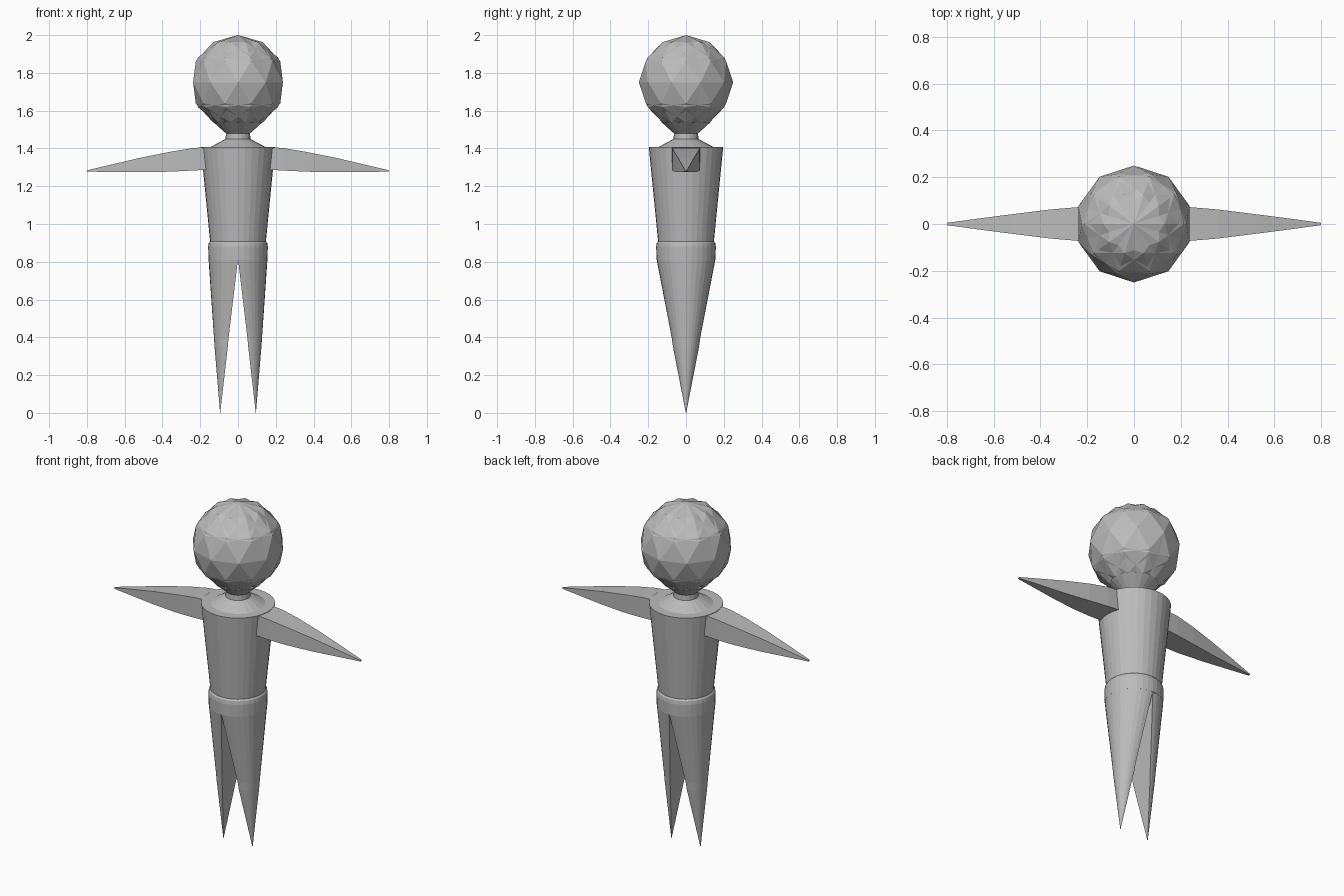
import bpy, bmesh, math

if "Cube" in bpy.data.objects:
    bpy.data.objects.remove(bpy.data.objects["Cube"])

skin = bpy.data.materials.new("plain grey")
skin.diffuse_color = (0.5, 0.5, 0.5, 1)
skin.use_nodes = True
skin.node_tree.nodes["Principled BSDF"].inputs["Base Color"].default_value = skin.diffuse_color


def finish(name, bm):
    bmesh.ops.recalc_face_normals(bm, faces=bm.faces)
    me = bpy.data.meshes.new(name)
    bm.to_mesh(me)
    bm.free()
    me.materials.append(skin)
    ob = bpy.data.objects.new(name, me)
    bpy.context.collection.objects.link(ob)
    return ob


def loft(name, rings):
    """Skin a list of equal-length point rings and cap both ends."""
    bm = bmesh.new()
    loops = [[bm.verts.new(p) for p in ring] for ring in rings]
    n = len(loops[0])
    for a, b in zip(loops, loops[1:]):
        for i in range(n):
            j = (i + 1) % n
            bm.faces.new((a[i], a[j], b[j], b[i]))
    bm.faces.new(loops[0])
    bm.faces.new(loops[-1])
    return finish(name, bm)


def lathe(name, profile, sides):
    return loft(name, [[(r * math.cos(math.tau * i / sides), r * math.sin(math.tau * i / sides), z)
                        for i in range(sides)] for r, z in profile])


def mirror_x(ob):
    ob.modifiers.new("mirror", 'MIRROR').use_axis[0] = True


# head: faceted ball crossed with its own mirror image
bm = bmesh.new()
bmesh.ops.create_icosphere(bm, subdivisions=2, radius=0.25)
bmesh.ops.translate(bm, verts=bm.verts, vec=(0, 0, 1.75))
mirror_x(finish("head", bm))

# neck flares into the head above and the shoulders below
lathe("neck", [(0.145, 1.408), (0.066, 1.45), (0.064, 1.48), (0.131, 1.54)], 20)

# tapered torso and hip band
lathe("torso", [(0.145, 0.88), (0.197, 1.408)], 32)
lathe("hips", [(0.156, 0.81), (0.158, 0.88), (0.155, 0.90), (0.145, 0.912)], 32)

# legs: half-round section, flat on the inside, tapering to a point
leg_rings = []
for inner, outer, ry, z in [(0.0, 0.156, 0.156, 0.815), (0.05, 0.127, 0.075, 0.395),
                            (0.054, 0.124, 0.069, 0.35), (0.094, 0.095, 0.001, 0.0)]:
    angles = [math.pi * (i / 16 - 0.5) for i in range(17)]
    leg_rings.append([(inner + (outer - inner) * math.cos(a), ry * math.sin(a), z) for a in angles])
mirror_x(loft("leg", leg_rings))

# arms: square section, arched on top and level below
arm_rings = []
for x, w, top, low in [(0.15, 0.074, 1.408, 1.288), (0.24, 0.072, 1.402, 1.283),
                       (0.36, 0.062, 1.382, 1.277), (0.52, 0.042, 1.35, 1.274),
                       (0.66, 0.024, 1.317, 1.276), (0.80, 0.005, 1.284, 1.277)]:
    arm_rings.append([(x, -w, low), (x, w, low), (x, w, top), (x, -w, top)])
mirror_x(loft("arm", arm_rings))
